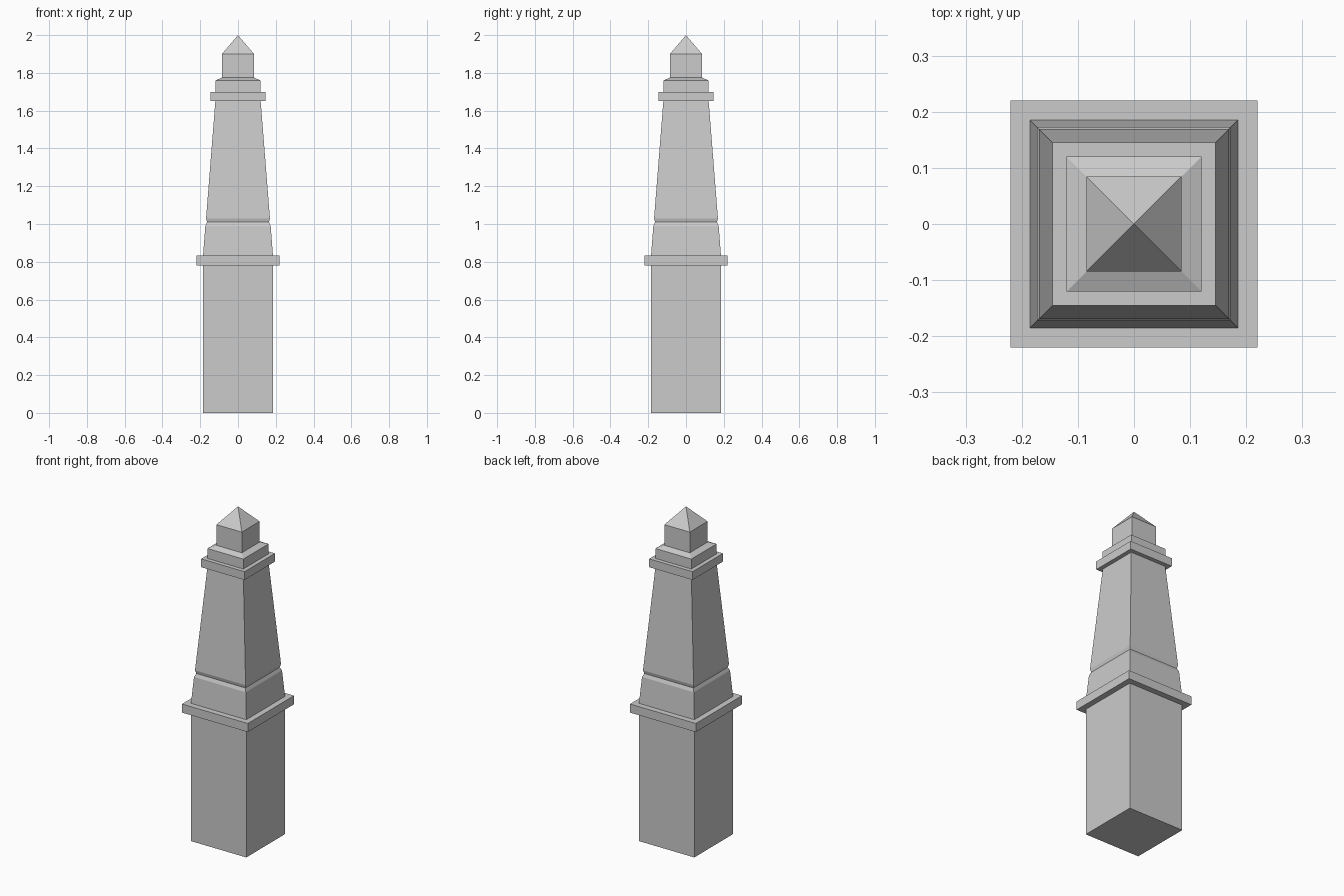
import bpy
import bmesh

cube = bpy.data.objects.get("Cube")
if cube:
    bpy.data.objects.remove(cube, do_unlink=True)

stone = bpy.data.materials.new("grey_stone")
stone.use_nodes = True
colour = (0.6, 0.6, 0.6, 1.0)
stone.diffuse_color = colour
stone.node_tree.nodes["Principled BSDF"].inputs["Base Color"].default_value = colour


def square_part(name, profile):
    """Closed square solid from (half width, height) steps; zero width makes a point."""
    bm = bmesh.new()
    rings = []
    for r, z in profile:
        if r == 0:
            rings.append([bm.verts.new((0, 0, z))] * 4)
        else:
            rings.append([bm.verts.new((sx * r, sy * r, z))
                          for sx, sy in ((-1, -1), (1, -1), (1, 1), (-1, 1))])
    for low, high in zip(rings, rings[1:]):
        for i in range(4):
            j = (i + 1) % 4
            corners = [low[i], low[j], high[j], high[i]]
            bm.faces.new(list(dict.fromkeys(corners)))
    bm.faces.new(rings[0][::-1])
    if profile[-1][0] > 0:
        bm.faces.new(rings[-1])
    bmesh.ops.recalc_face_normals(bm, faces=bm.faces)
    mesh = bpy.data.meshes.new(name)
    bm.to_mesh(mesh)
    bm.free()
    mesh.materials.append(stone)
    obj = bpy.data.objects.new(name, mesh)
    bpy.context.collection.objects.link(obj)
    return obj


# Plain pedestal and its projecting ledge
square_part("pedestal", [(0.185, 0), (0.185, 0.78)])
square_part("ledge", [(0.22, 0.78), (0.22, 0.832)])

# Tapered shaft with a bevelled groove
square_part("shaft", [(0.185, 0.832), (0.173, 0.99), (0.164, 1.01),
                      (0.169, 1.03), (0.12, 1.65)])

# Collar, sloped cap block and pointed finial
square_part("collar", [(0.145, 1.65), (0.145, 1.70)])
square_part("cap_block", [(0.12, 1.70), (0.12, 1.76), (0.085, 1.775)])
square_part("finial", [(0.085, 1.775), (0.085, 1.90), (0, 2.0)])
